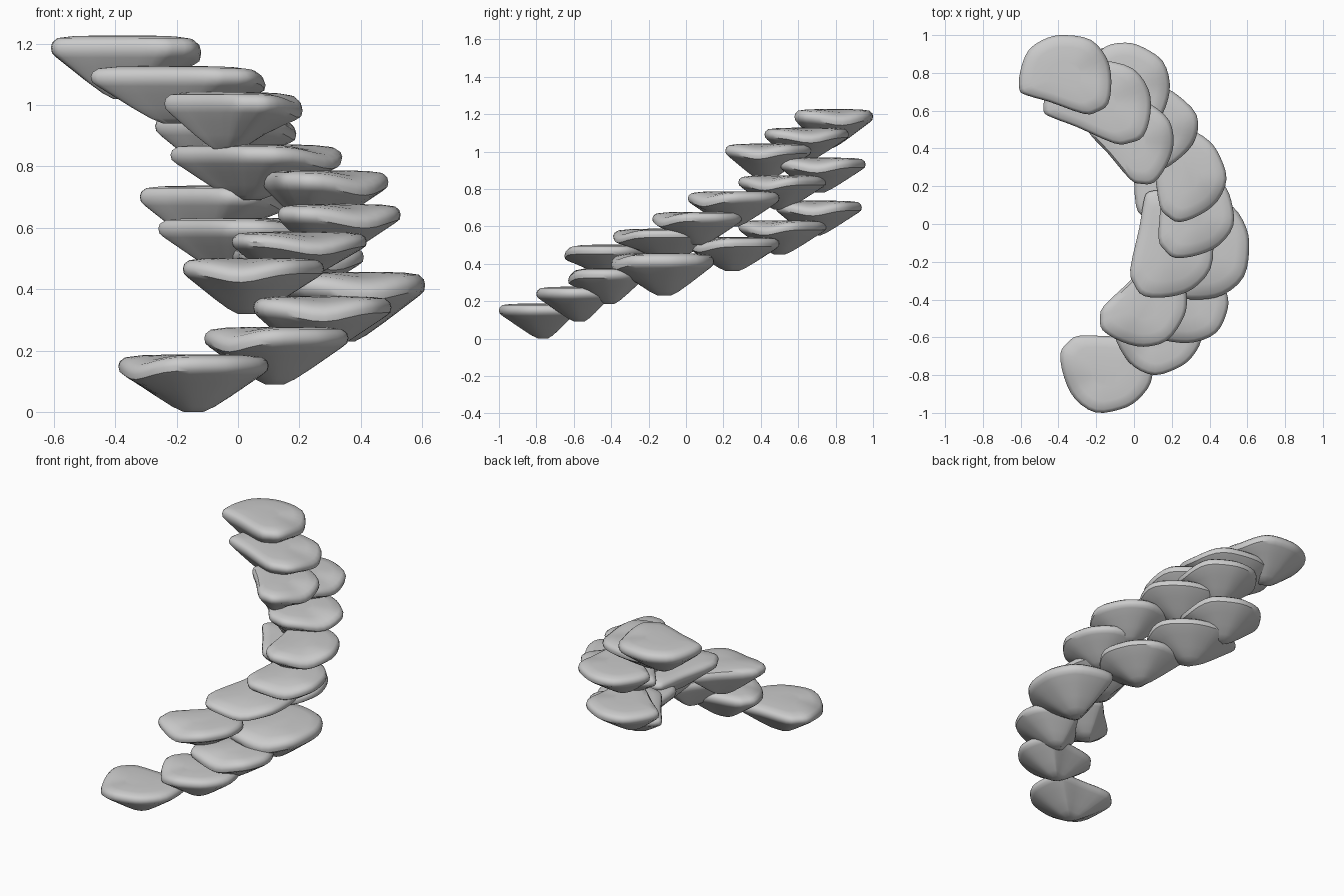
import bpy, bmesh
from math import sin, cos, radians, pi, atan2, exp
from mathutils import Vector
from mathutils.geometry import interpolate_bezier

if "Cube" in bpy.data.objects:
    bpy.data.objects.remove(bpy.data.objects["Cube"])

# Plan outline of one stone: first axis points up the stair, second to its inner side
OUTLINE = [(.20, .147), (.226, .05), (.217, -.07), (.143, -.16), (.053, -.204),
           (-.08, -.22), (-.19, -.153), (-.249, -.047), (-.27, .072),
           (-.228, .13), (-.165, .163), (.028, .159), (.15, .163)]
# Cross-section from the underside to the tread: (outline scale, height fraction)
SECTION = [(.13, 0), (.28, .09), (.50, .27), (.75, .49), (.92, .64), (.985, .71),
           (1, .80), (.98, .88), (.91, .945), (.7, .975), (.35, .985)]

# Each stone: x min, x max, y min, y max, z min, z max, heading in degrees
STONES = [
    (-.39, .10, -1.0, -.59, .00, .19, 0),
    (-.11, .36, -.80, -.40, .09, .28, 10),
    (.05, .50, -.63, -.22, .185, .38, 60),
    (.15, .61, -.40, .15, .23, .46, 72),
    (-.02, .41, .00, .50, .36, .545, 95),
    (-.26, .28, .28, .75, .45, .635, 120),
    (-.32, .15, .48, .94, .55, .74, 140),
    (-.18, .28, -.65, -.20, .32, .505, 47),
    (-.02, .42, -.39, .18, .42, .59, 78),
    (.13, .53, -.18, .30, .50, .68, 88),
    (.08, .49, .01, .50, .60, .79, 100),
    (-.22, .34, .28, .75, .69, .875, 120),
    (-.27, .19, .50, .96, .78, .97, 140),
    (-.24, .21, .21, .67, .85, 1.045, 133),
    (-.48, .09, .42, .87, .94, 1.13, 155),
    (-.61, -.12, .58, 1.0, 1.02, 1.23, 162),
]


def smooth_loop(points, steps=3):
    """Closed smooth curve through the points."""
    p = [Vector((x, y, 0)) for x, y in points]
    n, out = len(p), []
    for i in range(n):
        a, b, c, d = p[i - 1], p[i], p[(i + 1) % n], p[(i + 2) % n]
        out += interpolate_bezier(b, b + (c - a) / 6, c - (d - b) / 6, c, steps + 1)[:-1]
    return out


LOOP = smooth_loop(OUTLINE)


def stone(name, x0, x1, y0, y1, z0, z1, heading):
    h = radians(heading)
    pts = [Vector((p.x * cos(h) - p.y * sin(h), p.x * sin(h) + p.y * cos(h))) for p in LOOP]
    lo = Vector((min(p.x for p in pts), min(p.y for p in pts)))
    hi = Vector((max(p.x for p in pts), max(p.y for p in pts)))
    pts = [Vector((x0 + (p.x - lo.x) / (hi.x - lo.x) * (x1 - x0),
                   y0 + (p.y - lo.y) / (hi.y - lo.y) * (y1 - y0))) for p in pts]
    mid = Vector(((x0 + x1) / 2, (y0 + y1) / 2))
    tip = Vector((-sin(h), cos(h))) * .03
    angles = [atan2(p.y, p.x) for p in LOOP]
    bm = bmesh.new()
    rings = []
    for s, f in SECTION:
        drop = max(0, 1 - f / .7) if f < .7 else 0
        ring = []
        for p, a in zip(pts, angles):
            q = mid + (p - mid) * s + tip * drop
            # the rim sags at the outer rear edge
            gap = (a + radians(152) + pi) % (2 * pi) - pi
            sag = .03 * exp(-(gap / .45) ** 2) * s ** 2 * min(1, f / .6) if f > .3 else 0
            ring.append(bm.verts.new((q.x, q.y, z0 + f * (z1 - z0) - sag)))
        rings.append(ring)
    n = len(pts)
    for a, b in zip(rings, rings[1:]):
        for i in range(n):
            j = (i + 1) % n
            bm.faces.new((a[i], a[j], b[j], b[i]))
    bm.faces.new(rings[0][::-1])
    bm.faces.new(rings[-1])
    bmesh.ops.recalc_face_normals(bm, faces=bm.faces)
    me = bpy.data.meshes.new(name)
    bm.to_mesh(me)
    bm.free()
    ob = bpy.data.objects.new(name, me)
    bpy.context.collection.objects.link(ob)
    ob.select_set(True)
    bpy.context.view_layer.objects.active = ob


# Curved rising double course of stones
for k, data in enumerate(STONES, 1):
    stone(f"stepping_stone_{k:02d}", *data)
bpy.ops.object.shade_smooth_by_angle(angle=radians(40))
